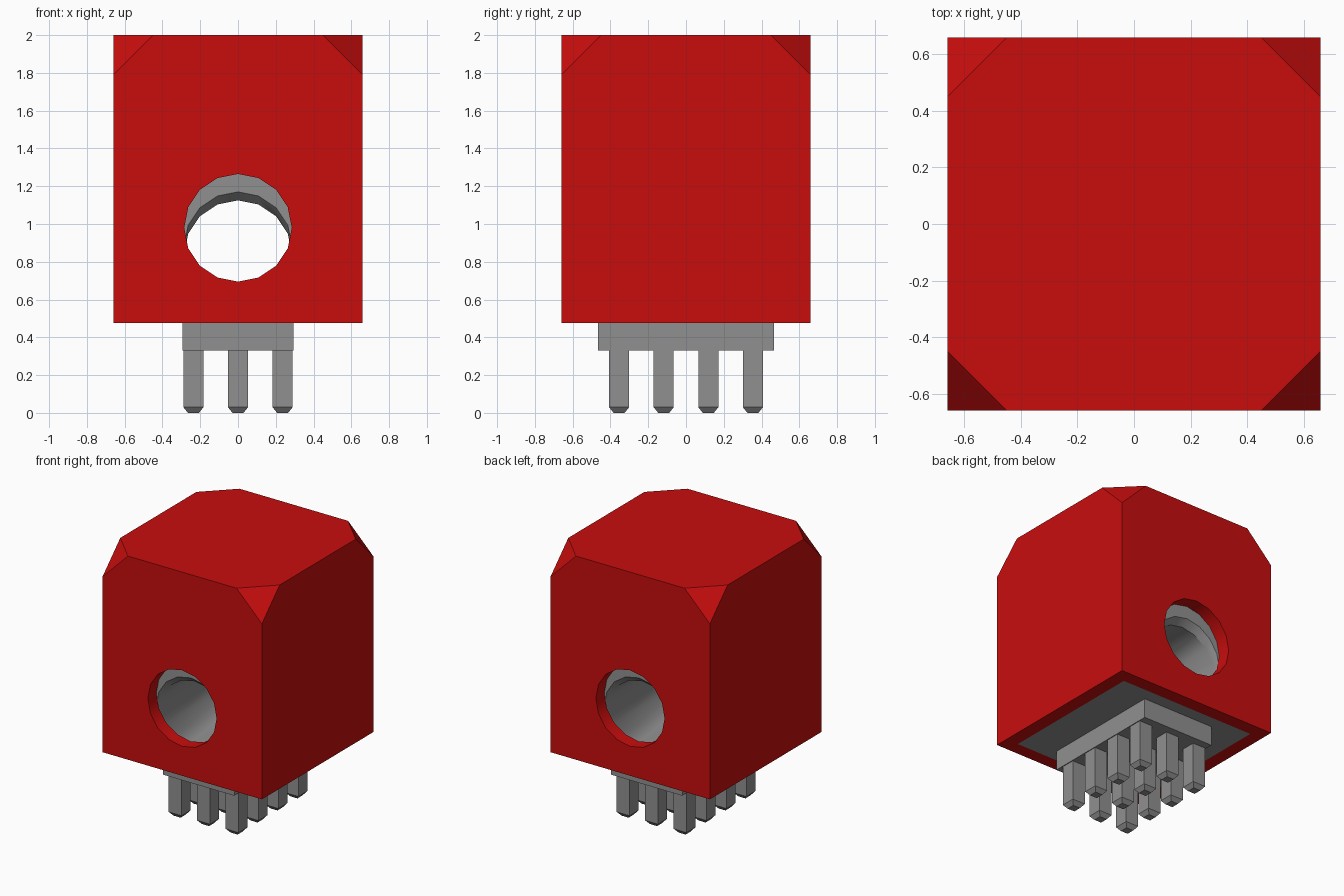
import bpy, bmesh, math
from mathutils import Matrix

if "Cube" in bpy.data.objects:
    bpy.data.objects.remove(bpy.data.objects["Cube"], do_unlink=True)


def material(name, color):
    m = bpy.data.materials.new(name)
    m.use_nodes = True
    m.diffuse_color = color
    m.node_tree.nodes["Principled BSDF"].inputs["Base Color"].default_value = color
    return m


RED = material("red plastic", (0.58, 0.004, 0.004, 1))
GRAY = material("gray plastic", (0.28, 0.28, 0.28, 1))


def finish(name, bm, mat):
    bmesh.ops.recalc_face_normals(bm, faces=bm.faces)
    me = bpy.data.meshes.new(name)
    bm.to_mesh(me)
    bm.free()
    me.materials.append(mat)
    ob = bpy.data.objects.new(name, me)
    bpy.context.collection.objects.link(ob)
    return ob


def add_box(bm, hx, hy, z0, z1, x=0, y=0):
    mat = Matrix.Translation((x, y, (z0 + z1) / 2)) @ Matrix.Diagonal((2 * hx, 2 * hy, z1 - z0, 1))
    return bmesh.ops.create_cube(bm, size=1, matrix=mat)["verts"]


def box(name, hx, hy, z0, z1, mat):
    bm = bmesh.new()
    add_box(bm, hx, hy, z0, z1)
    return finish(name, bm, mat)


def tube(name, rings, mat, r=0.285, n=16):
    """Solid along y through a list of (y, centre height) rings."""
    bm = bmesh.new()
    loops = [[bm.verts.new((r * math.sin(2 * math.pi * i / n), y, z + r * math.cos(2 * math.pi * i / n)))
              for i in range(n)] for y, z in rings]
    for a, b in zip(loops, loops[1:]):
        for i in range(n):
            j = (i + 1) % n
            bm.faces.new((a[i], a[j], b[j], b[i]))
    bm.faces.new(loops[0])
    bm.faces.new(loops[-1])
    return finish(name, bm, mat)


def cut(ob, cutter):
    mod = ob.modifiers.new("cut", "BOOLEAN")
    mod.operation = "DIFFERENCE"
    mod.solver = "EXACT"
    mod.object = cutter
    bpy.ops.object.select_all(action="DESELECT")
    bpy.context.view_layer.objects.active = ob
    ob.select_set(True)
    bpy.ops.object.modifier_apply(modifier=mod.name)
    bpy.data.objects.remove(cutter, do_unlink=True)


def smooth(ob):
    bpy.ops.object.select_all(action="DESELECT")
    bpy.context.view_layer.objects.active = ob
    ob.select_set(True)
    bpy.ops.object.shade_smooth_by_angle(angle=math.radians(30))


BASE, TOP, HALF, INNER = 0.475, 2.0, 0.66, 0.56

# Outer shell: box with its four top corners cut off, hollow and open below
bm = bmesh.new()
verts = add_box(bm, HALF, HALF, BASE, TOP)
bmesh.ops.bevel(bm, geom=[v for v in verts if v.co.z > 1], offset=0.21,
                segments=1, affect="VERTICES")
shell = finish("outer_shell", bm, RED)
cut(shell, box("cavity_cutter", INNER, INNER, BASE - 0.2, 1.9, RED))
cut(shell, tube("shell_hole_cutter", [(-1, 0.98), (1, 0.98)], RED))
smooth(shell)

# Inner core with a tunnel that steps down behind each opening
core = box("inner_core", INNER, INNER, BASE, 1.9, GRAY)
cut(core, tube("tunnel_cutter", [(-0.61, 0.93), (-0.51, 0.84), (0.51, 0.84), (0.61, 0.93)], GRAY))
smooth(core)

# Plate under the core
box("pin_plate", 0.295, 0.465, 0.33, BASE, GRAY)

# Pins: 3 x 4 grid of square posts with tapered tips
bm = bmesh.new()
for x in (-0.236, 0, 0.236):
    for y in (-0.354, -0.118, 0.118, 0.354):
        verts = add_box(bm, 0.053, 0.053, 0.03, 0.33, x, y)
        bottom = next(f for f in {f for v in verts for f in v.link_faces}
                      if all(v.co.z < 0.1 for v in f.verts))
        tip = bmesh.ops.extrude_discrete_faces(bm, faces=[bottom])["faces"][0]
        for v in tip.verts:
            v.co = (x + (v.co.x - x) * 0.55, y + (v.co.y - y) * 0.55, 0)
finish("pins", bm, GRAY)
